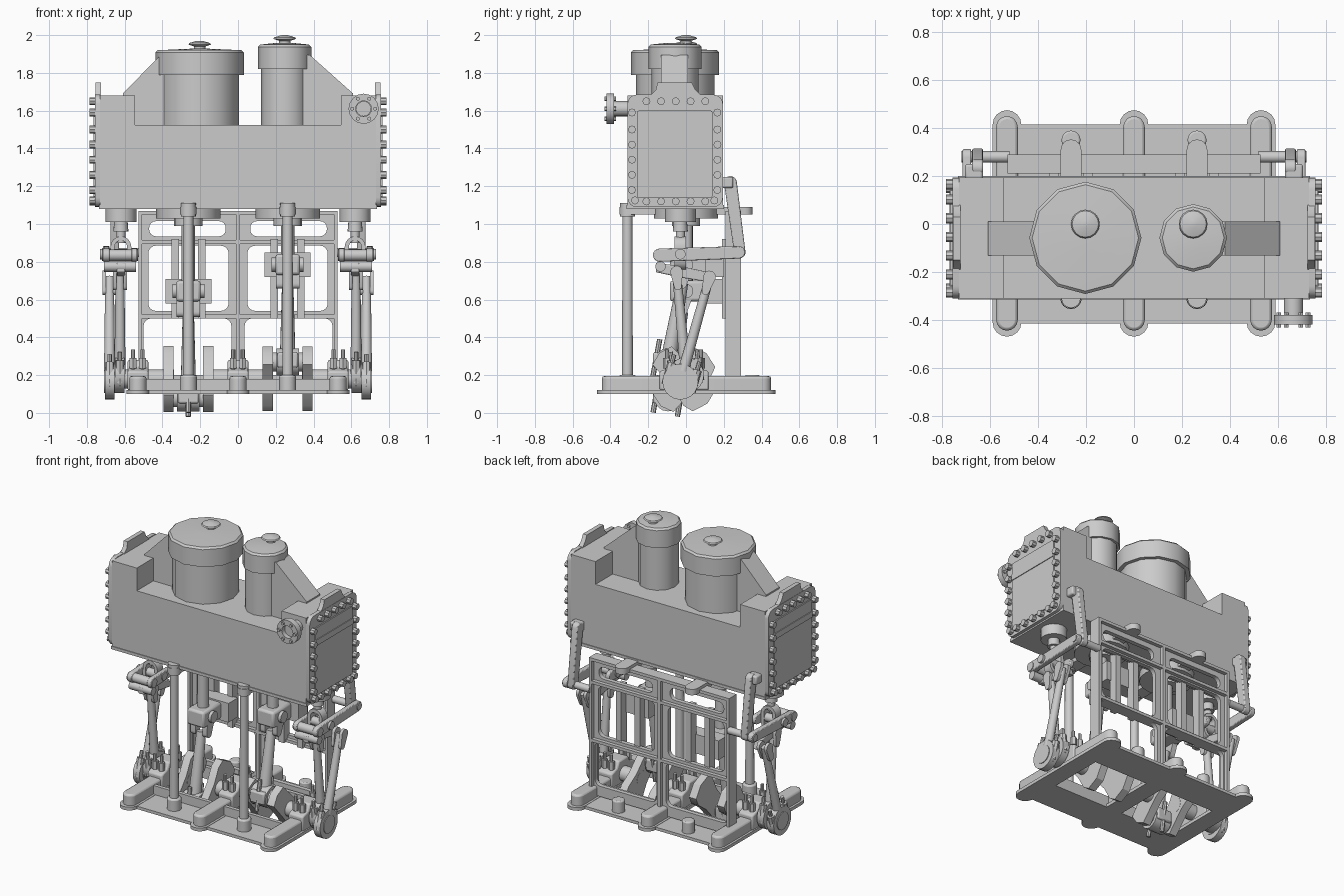
import bpy, bmesh, math
from math import pi, cos, sin
from mathutils import Vector

if "Cube" in bpy.data.objects:
    bpy.data.objects.remove(bpy.data.objects["Cube"])


def finish(name, bm, bevel=0):
    bmesh.ops.recalc_face_normals(bm, faces=bm.faces)
    me = bpy.data.meshes.new(name)
    bm.to_mesh(me)
    bm.free()
    ob = bpy.data.objects.new(name, me)
    bpy.context.collection.objects.link(ob)
    if bevel:
        m = ob.modifiers.new("bevel", 'BEVEL')
        m.width, m.segments, m.limit_method = bevel, 2, 'ANGLE'
    return ob


def prism(name, pts, axis, a, b, bevel=0):
    """Extrude a 2D outline along x (y,z), y (x,z) or z (x,y)."""
    put = {'X': lambda u, v, w: (w, u, v), 'Y': lambda u, v, w: (u, w, v), 'Z': lambda u, v, w: (u, v, w)}[axis]
    bm = bmesh.new()
    lo = [bm.verts.new(put(u, v, a)) for u, v in pts]
    hi = [bm.verts.new(put(u, v, b)) for u, v in pts]
    bm.faces.new(lo)
    bm.faces.new(hi)
    for i in range(len(pts)):
        j = (i + 1) % len(pts)
        bm.faces.new((lo[i], lo[j], hi[j], hi[i]))
    return finish(name, bm, bevel)


def box(name, x0, x1, y0, y1, z0, z1, bevel=0):
    return prism(name, [(x0, y0), (x1, y0), (x1, y1), (x0, y1)], 'Z', z0, z1, bevel)


def rod(name, p, q, r, r2=None, n=16, bevel=0):
    p, q = Vector(p), Vector(q)
    bm = bmesh.new()
    bmesh.ops.create_cone(bm, cap_ends=True, segments=n, radius1=r, radius2=r if r2 is None else r2, depth=(q - p).length)
    rot = Vector((0, 0, 1)).rotation_difference(q - p).to_matrix().to_4x4()
    bmesh.ops.transform(bm, matrix=rot, verts=bm.verts)
    bmesh.ops.translate(bm, vec=(p + q) / 2, verts=bm.verts)
    return finish(name, bm, bevel)


def lathe(name, x, y, prof, n):
    """Stack of rings (radius, z) about a vertical axis."""
    bm = bmesh.new()
    rings = [[bm.verts.new((x + r * sin(2 * pi * i / n), y + r * cos(2 * pi * i / n), z)) for i in range(n)] for r, z in prof]
    for a, b in zip(rings, rings[1:]):
        for i in range(n):
            bm.faces.new((a[i], a[i - 1], b[i - 1], b[i]))
    bm.faces.new(rings[0])
    bm.faces.new(rings[-1])
    return finish(name, bm)


def stadium(p, q, r1, r2, n=8):
    t = math.atan2(q[1] - p[1], q[0] - p[0])
    out = []
    for c, r, s in ((q, r2, -pi / 2), (p, r1, pi / 2)):
        out += [(c[0] + r * cos(t + s + pi * i / n), c[1] + r * sin(t + s + pi * i / n)) for i in range(n + 1)]
    return out


def rrect(u0, u1, v0, v1, r, n=4):
    out = []
    for k, (u, v) in enumerate(((u1 - r, v1 - r), (u0 + r, v1 - r), (u0 + r, v0 + r), (u1 - r, v0 + r))):
        out += [(u + r * cos(pi / 2 * (k + i / n)), v + r * sin(pi / 2 * (k + i / n))) for i in range(n + 1)]
    return out


def pierced(name, outlines, depth, loc, rot):
    """Flat plate from an outline plus hole outlines."""
    cu = bpy.data.curves.new(name, 'CURVE')
    cu.dimensions, cu.fill_mode, cu.extrude = '2D', 'BOTH', depth / 2
    for pts in outlines:
        s = cu.splines.new('POLY')
        s.points.add(len(pts) - 1)
        for pt, (u, v) in zip(s.points, pts):
            pt.co = (u, v, 0, 1)
        s.use_cyclic_u = True
    ob = bpy.data.objects.new(name, cu)
    bpy.context.collection.objects.link(ob)
    ob.location, ob.rotation_euler = loc, rot
    bpy.ops.object.select_all(action='DESELECT')
    ob.select_set(True)
    bpy.context.view_layer.objects.active = ob
    bpy.ops.object.convert(target='MESH')
    return ob


circle = lambda u, v, r, n=16: [(u + r * cos(2 * pi * i / n), v + r * sin(2 * pi * i / n)) for i in range(n)]

# cylinder block with raised valve chests at both ends
prism("cylinder_block", [(-.73, 1.085), (.73, 1.085), (.73, 1.68), (.545, 1.68), (.545, 1.525),
                         (-.545, 1.525), (-.545, 1.68), (-.73, 1.68)], 'Y', -.31, .195)
box("block_bottom_lip", -.735, .735, -.315, .2, 1.08, 1.1)
for n, x, r, z in (("low_pressure", -.203, .208, 1.92), ("high_pressure", .247, .125, 1.95)):
    R = .234 if r > .2 else .141
    lathe(n + "_cylinder", x, -.058, [(r, 1.5), (r, z - .125)], 12)
    lathe(n + "_cap", x, -.058, [(R, z - .13), (R, z - .012), (R - .012, z), (.05, z + .008)], 12)
    lathe(n + "_knob", x, 0, [(.03, z), (.03, z + .02), (.06, z + .03), (.055, z + .038), (.015, z + .05)], 16)

for s in (-1, 1):
    # chest gussets, end covers, cover bolts
    x0 = .41 if s < 0 else .38
    prism("chest_gusset", [(s * .61, 1.69), (s * x0, 1.895), (s * .3, 1.895), (s * .3, 1.52), (s * .61, 1.52)], 'Y', -.132, .01)
    prism("end_cover", rrect(-.31, .195, 1.09, 1.685, .05), 'X', s * .73, s * .757)
    prism("cover_panel", rrect(-.26, .14, 1.14, 1.6, .01), 'X', s * .75, s * .765)
    box("cover_rib", min(s * .75, s * .77), max(s * .75, s * .77), -.26, .14, 1.48, 1.52)
    prism("cover_tab", [(-.2, 1.67), (-.16, 1.71), (-.15, 1.75), (.03, 1.75), (.05, 1.71), (.09, 1.67)], 'X', s * .725, s * .755)
    spots = [(y, z) for y in (-.286, .166) for z in (1.18, 1.26, 1.34, 1.42, 1.5, 1.59)]
    spots += [(-.21 + .078 * i, z) for i in range(5) for z in (1.12, 1.65)]
    spots += [(-.27, 1.125), (.15, 1.125)]
    for y, z in spots:
        rod("cover_bolt", (s * .75, y, z), (s * .785, y, z), .021, n=8)

# steam inlet pipe and bolted flange
rod("inlet_pipe", (.665, -.3, 1.61), (.665, -.39, 1.61), .04)
pierced("inlet_flange", [circle(.665, 1.61, .08), circle(.665, 1.61, .042)], .04, (0, -.4, 0), (pi / 2, 0, 0))
for i in range(6):
    a = pi / 3 * i
    x, z = .665 + .061 * cos(a), 1.61 + .061 * sin(a)
    rod("flange_bolt", (x, -.37, z), (x, -.432, z), .011, n=6)

# bedplate: side strips, cross beams
for s in (-1, 1):
    y0, y1 = sorted((s * .2, s * .415))
    box("bed_strip", -.585, .585, y0, y1, .1, .12)
    y0, y1 = sorted((s * .19, s * .215))
    box("bed_rail", -.56, .56, y0, y1, .1, .18)
for x in (-.53, 0, .53):
    prism("beam_foot", stadium((x, -.41), (x, .415), .06, .06), 'Z', .1, .122)
    prism("cross_beam", stadium((x, -.4), (x, .405), .045, .045), 'Z', .11, .195, .012)
    # main bearings
    prism("main_bearing", [(-.14, .12), (.12, .12), (.12, .22), (.06, .24), (.04, .28), (-.06, .28), (-.08, .24), (-.14, .22)],
          'X', x - .055, x + .055, .01)
    for y in (-.1, .08):
        for dx in (-.025, .025):
            rod("bearing_stud", (x + dx, y, .2), (x + dx, y, .335), .011, n=8)
            rod("bearing_nut", (x + dx, y, .235), (x + dx, y, .29), .021, n=6)

# rear lattice frame
holes = [rrect(*sorted((s * a, s * b)), z0, z1, r) for s in (-1, 1)
         for a, b, z0, z1, r in ((.065, .47, .935, 1.015, .035), (.05, .475, .54, .885, .04), (.035, .5, .2, .5, .04))]
pierced("frame_web", [[(-.525, .13), (.525, .13), (.525, 1.07), (-.525, 1.07)]] + holes, .03, (0, .25, 0), (pi / 2, 0, 0))
for x in (-.517, 0, .517):
    box("frame_post", x - .01, x + .01, .21, .29, .12, 1.07)
for z in (.51, .905, 1.06):
    box("frame_rail", -.525, .525, .21, .29, z - .01, z + .01)

for side, xc, cy, cz, hz in (("low", -.263, -.085, -.1, .645), ("high", .263, -.085, .09, .785)):
    # tie plates, front columns, rear studs, glands
    prism(side + "_tie_plate", stadium((xc, -.31), (xc, .31), .043, .043), 'Z', 1.05, 1.09)
    rod("front_column", (xc, -.31, .12), (xc, -.31, 1.07), .029, .026)
    rod("column_base", (xc, -.31, .11), (xc, -.31, .2), .045, bevel=.01)
    rod("column_head", (xc, -.31, 1.04), (xc, -.31, 1.11), .04)
    rod("rear_stud", (xc, .35, .11), (xc, .35, .2), .04, bevel=.008)
    rod("cylinder_gland", (xc, 0, 1.03), (xc, 0, 1.085), .17)
    rod("gland_neck", (xc, 0, .99), (xc, 0, 1.04), .075)
    # piston rod, crosshead, slide guides
    rod("piston_rod", (xc, 0, hz), (xc, 0, 1.06), .036)
    box("crosshead_slipper", xc - .122, xc + .122, .1, .2, hz - .065, hz + .065)
    box("crosshead", xc - .065, xc + .065, -.085, .12, hz - .055, hz + .055, .015)
    rod("crosshead_pin", (xc - .085, 0, hz), (xc + .085, 0, hz), .038)
    for dx in (-.07, .07):
        box("slide_guide", xc + dx - .02, xc + dx + .02, .19, .25, .5, .92)
    # connecting rod and big end
    py, pz = cy - .01, .18 + cz
    d = (Vector((xc, 0, hz)) - Vector((xc, py, pz))).normalized()
    foot = Vector((xc, py, pz))
    for dx in (-.045, .045):
        prism("rod_fork", stadium((py * .22, hz - (hz - pz) * .2), (0, hz), .025, .045), 'X', xc + dx - .018, xc + dx + .018)
    rod("connecting_rod", foot, foot + d * ((hz - pz) * .82), .042, .03)
    rod("big_end", (xc - .06, py, pz), (xc + .06, py, pz), .072)
    for t in (-.065, .065):
        b = foot + Vector((0, d.z, -d.y)) * t
        rod("big_end_bolt", b - d * .09, b + d * .11, .014, n=8)
    box("big_end_block", xc - .055, xc + .055, py - .08, py + .08, pz - .03, pz + .05, .01)
    # crank webs with counterweights
    rod("crank_pin", (xc - .12, py, pz), (xc + .12, py, pz), .05)
    ax = Vector((cy, cz)).normalized()
    nx = Vector((-ax.y, ax.x))
    shape = [(.17, .07), (.19, 0), (.17, -.07), (0, -.075), (-.1, -.1), (-.155, -.085), (-.18, 0), (-.155, .085), (-.1, .1), (0, .075)]
    pts = [Vector((-.01, .18)) + ax * u + nx * v for u, v in shape]
    for dx in (-.105, .105):
        prism("crank_web", pts, 'X', xc + dx - .027, xc + dx + .027)
for a, b in ((-.7, -.34), (-.18, .18), (.34, .7)):
    rod("crankshaft", (a, -.01, .18), (b, -.01, .18), .05)

for s in (-1, 1):
    X = s * .62
    # valve gland, valve spindle with looped end
    rod("valve_gland", (X, -.03, 1.01), (X, -.03, 1.085), .082)
    rod("valve_neck", (X, -.03, .96), (X, -.03, 1.02), .04, .035)
    rod("valve_spindle", (X, -.03, .9), (X, -.03, 1.05), .024)
    pierced("spindle_loop", [stadium((X, .81), (X, .88), .055, .055), stadium((X, .81), (X, .88), .033, .033)],
            .06, (0, -.03, 0), (pi / 2, 0, 0))
    # rocking lever, fulcrum shaft, suspension arm
    prism("rocking_lever", stadium((-.14, .835), (.28, .85), .035, .033), 'X', X + s * .06, X + s * .095, .005)
    prism("inner_lever", stadium((-.14, .835), (.03, .84), .035, .033), 'X', X - s * .085, X - s * .055, .005)
    rod("lever_barrel", (X - s * .09, -.14, .835), (X + s * .1, -.14, .835), .03)
    rod("link_pin", (X - s * .08, -.135, .775), (X + s * .09, -.135, .775), .028)
    rod("link_trunnion", (X - s * .09, -.03, .84), (X + s * .11, -.03, .84), .028)
    rod("fulcrum_shaft", (s * .52, .28, .85), (X + s * .1, .28, .85), .024)
    prism("suspension_arm", stadium((.285, .85), (.235, 1.22), .03, .034), 'X', X + s * .01, X + s * .055, .006)
    box("arm_bracket", *sorted((X + s * .01, X + s * .085)), .18, .25, 1.19, 1.25, .01)
    # curved link block and eccentric rods
    prism("slotted_link", [(-.16, .795), (-.02, .775), (.12, .745), (.14, .69), (-.02, .715), (-.16, .745)],
          'X', X - .022, X + .022, .006)
    for x, top, low in ((s * .625, (-.05, .745), (0, .2)), (s * .68, (.125, .72), (-.03, .165))):
        rod("eccentric_rod", (x, low[0], low[1]), (x, top[0], top[1]), .03, .023, 12)
        for dx in (-.028, .028):
            prism("eccentric_fork", stadium((top[0] + (low[0] - top[0]) * .14, top[1] - .075), top, .02, .033), 'X',
                  x + dx - .01, x + dx + .01)
        rod("eccentric_strap", (x - .025, *low), (x + .025, *low), .095, n=20)
        rod("eccentric_sheave", (x - .03, *low), (x + .03, *low), .06, n=20)
        u = (Vector(top) - Vector(low)).normalized()
        for t in (-.07, .07):
            b = Vector(low) + Vector((u.y, -u.x)) * t
            e, f = b - u * .05, b + u * .13
            rod("strap_bolt", (x, *e), (x, *f), .012, n=8)
            rod("strap_lug", (x, *(b - u * .035)), (x, *(b + u * .085)), .024, n=8)

# smooth shading with sharp edges kept
bpy.ops.object.select_all(action='SELECT')
bpy.context.view_layer.objects.active = bpy.context.selected_objects[0]
bpy.ops.object.shade_smooth_by_angle(angle=math.radians(32))
